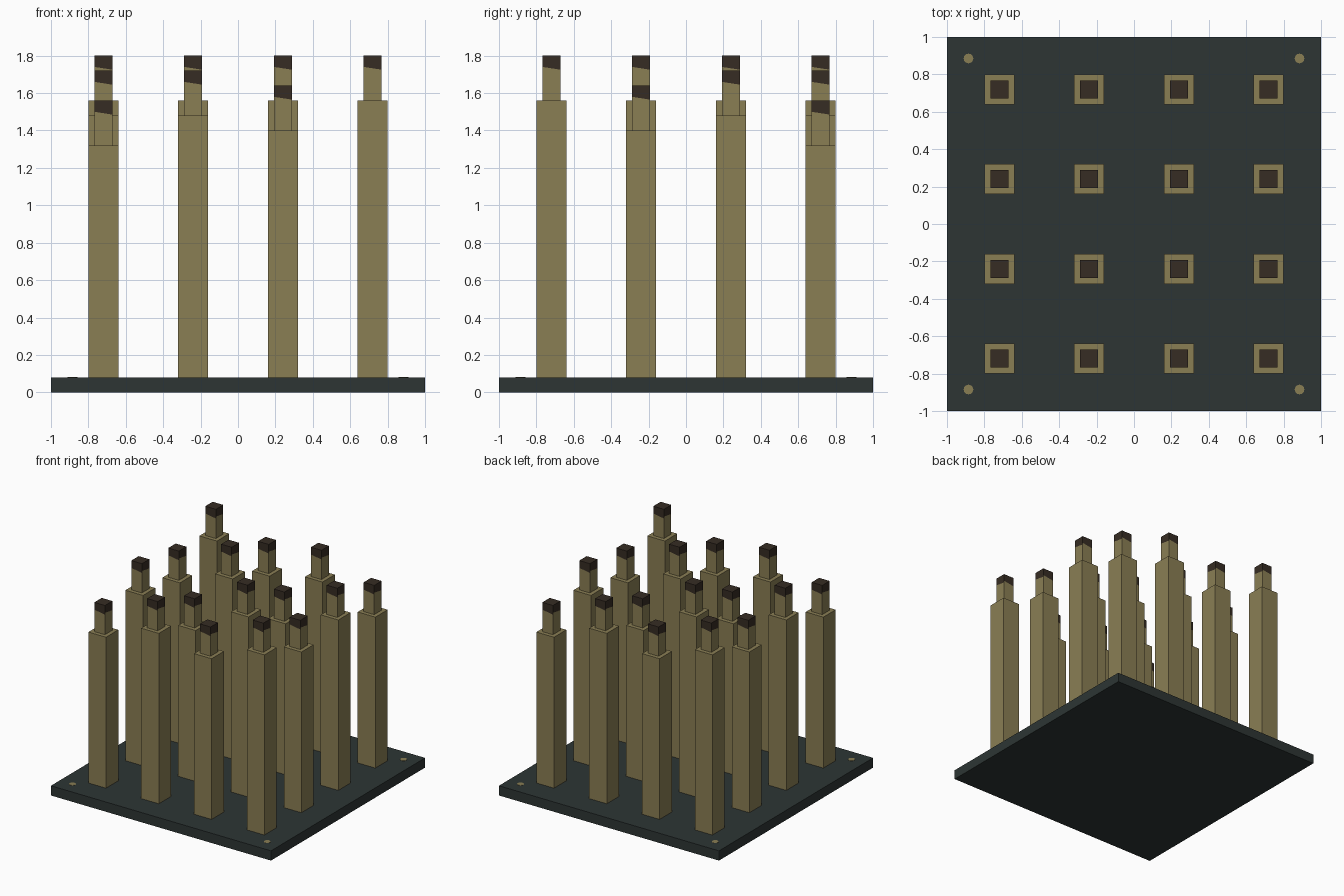
import bpy, bmesh
from mathutils import Matrix, Vector
from math import pi

cube = bpy.data.objects.get("Cube")
if cube:
    bpy.data.objects.remove(cube, do_unlink=True)


def material(name, r, g, b):
    def linear(c):
        c /= 255
        return c / 12.92 if c <= 0.04045 else ((c + 0.055) / 1.055) ** 2.4
    mat = bpy.data.materials.new(name)
    colour = (linear(r), linear(g), linear(b), 1)
    mat.use_nodes = True
    mat.diffuse_color = colour
    mat.node_tree.nodes["Principled BSDF"].inputs["Base Color"].default_value = colour
    return mat


slate = material("dark slate", 45, 53, 52)
tan = material("olive tan", 138, 126, 84)
brown = material("dark brown", 54, 44, 35)


def add_object(name, mesh, location=(0, 0, 0)):
    obj = bpy.data.objects.new(name, mesh)
    obj.location = location
    bpy.context.collection.objects.link(obj)
    return obj


def mesh_from(bm, name, *mats):
    mesh = bpy.data.meshes.new(name)
    bm.to_mesh(mesh)
    bm.free()
    for mat in mats:
        mesh.materials.append(mat)
    return mesh


def box(name, size, location, mat):
    bm = bmesh.new()
    bmesh.ops.create_cube(bm, size=1)
    bmesh.ops.scale(bm, vec=size, verts=bm.verts)
    return add_object(name, mesh_from(bm, name, mat), location)


def tip_mesh(width, height):
    # Square peg with a slanted dark band painted at the top of each side
    bm = bmesh.new()
    w = width / 2
    left, right = height - 0.06, height - 0.075

    def quad(points, index, turn=Matrix()):
        face = bm.faces.new([bm.verts.new(turn @ Vector(p)) for p in points])
        face.material_index = index

    for k in range(4):
        turn = Matrix.Rotation(k * pi / 2, 4, "Z")
        quad([(-w, -w, 0), (w, -w, 0), (w, -w, right), (-w, -w, left)], 0, turn)
        quad([(-w, -w, left), (w, -w, right), (w, -w, height), (-w, -w, height)], 1, turn)
    quad([(-w, -w, height), (w, -w, height), (w, w, height), (-w, w, height)], 1)
    return mesh_from(bm, "tip", tan, brown)


# Base slab
BASE = 0.08
box("base_plate", (2, 2, BASE), (0, 0, BASE / 2), slate)

# Grid of square posts with stepped heights and narrow tips
tip = tip_mesh(0.096, 0.24)
levels = [0, 2, 1, 3]
for row in range(4):
    for col in range(4):
        x, y = -0.72 + 0.48 * col, -0.72 + 0.48 * row
        top = 1.32 + 0.08 * levels[row ^ col]
        box(f"post_{row}_{col}", (0.16, 0.16, top - BASE), (x, y, (top + BASE) / 2), tan)
        add_object(f"post_tip_{row}_{col}", tip, (x, y, top))

# Small painted dots in the corners of the slab
bm = bmesh.new()
bmesh.ops.create_cone(bm, cap_ends=True, segments=12, radius1=0.026, radius2=0.026, depth=0.002)
dot = mesh_from(bm, "corner_dot", tan)
for sx in (-1, 1):
    for sy in (-1, 1):
        add_object("corner_dot", dot, (0.885 * sx, 0.885 * sy, BASE + 0.001))
